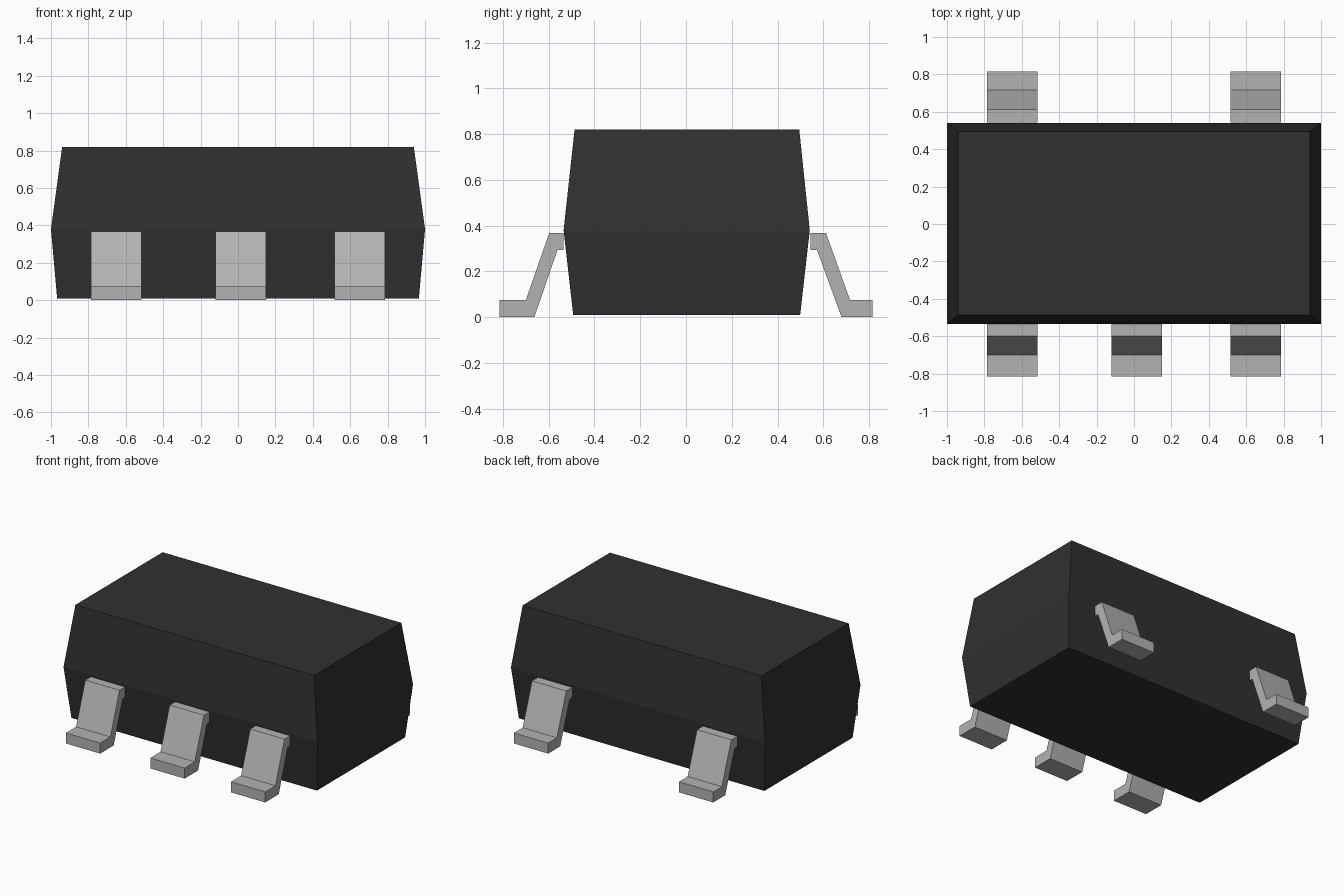
import bpy
import bmesh

cube = bpy.data.objects.get("Cube")
if cube:
    bpy.data.objects.remove(cube, do_unlink=True)


def make_material(name, value):
    mat = bpy.data.materials.new(name)
    mat.use_nodes = True
    colour = (value, value, value, 1.0)
    mat.diffuse_color = colour
    bsdf = mat.node_tree.nodes["Principled BSDF"]
    bsdf.inputs["Base Color"].default_value = colour
    bsdf.inputs["Roughness"].default_value = 0.6
    return mat


def loft(name, rings, mat):
    """Join equal-sized rings of points into a closed, flat-faced solid."""
    bm = bmesh.new()
    loops = [[bm.verts.new(p) for p in ring] for ring in rings]
    n = len(loops[0])
    for a, b in zip(loops, loops[1:]):
        for i in range(n):
            j = (i + 1) % n
            bm.faces.new((a[i], a[j], b[j], b[i]))
    bm.faces.new(loops[0][::-1])
    bm.faces.new(loops[-1])
    bmesh.ops.recalc_face_normals(bm, faces=bm.faces)
    mesh = bpy.data.meshes.new(name)
    bm.to_mesh(mesh)
    bm.free()
    mesh.materials.append(mat)
    obj = bpy.data.objects.new(name, mesh)
    bpy.context.collection.objects.link(obj)
    return obj


black = make_material("black_plastic", 0.03)
metal = make_material("grey_metal", 0.45)

# Moulded body, widest at the parting line
sections = [  # z, half width, front y, back y
    (0.01, 0.967, -0.493, 0.499),
    (0.38, 1.0, -0.535, 0.541),
    (0.82, 0.94, -0.487, 0.495),
]
loft("body", [[(-w, f, z), (w, f, z), (w, b, z), (-w, b, z)]
              for z, w, f, b in sections], black)

# Bent leg outlines as (y, z), from the body out to the foot
front_profile = [(-0.535, 0.368), (-0.598, 0.368), (-0.70, 0.075), (-0.815, 0.075),
                 (-0.815, 0.0), (-0.663, 0.0), (-0.562, 0.293), (-0.535, 0.293)]
back_profile = [(0.544, 0.368), (0.612, 0.368), (0.717, 0.075), (0.815, 0.075),
                (0.815, 0.0), (0.68, 0.0), (0.573, 0.293), (0.544, 0.293)]


def make_leg(name, x, profile):
    return loft(name, [[(x + dx, y, z) for y, z in profile]
                       for dx in (-0.135, 0.135)], metal)


for side, x in (("right", -0.65), ("middle", 0.015), ("left", 0.65)):
    make_leg("front_leg_" + side, x, front_profile)
for side, x in (("right", -0.65), ("left", 0.65)):
    make_leg("back_leg_" + side, x, back_profile)
